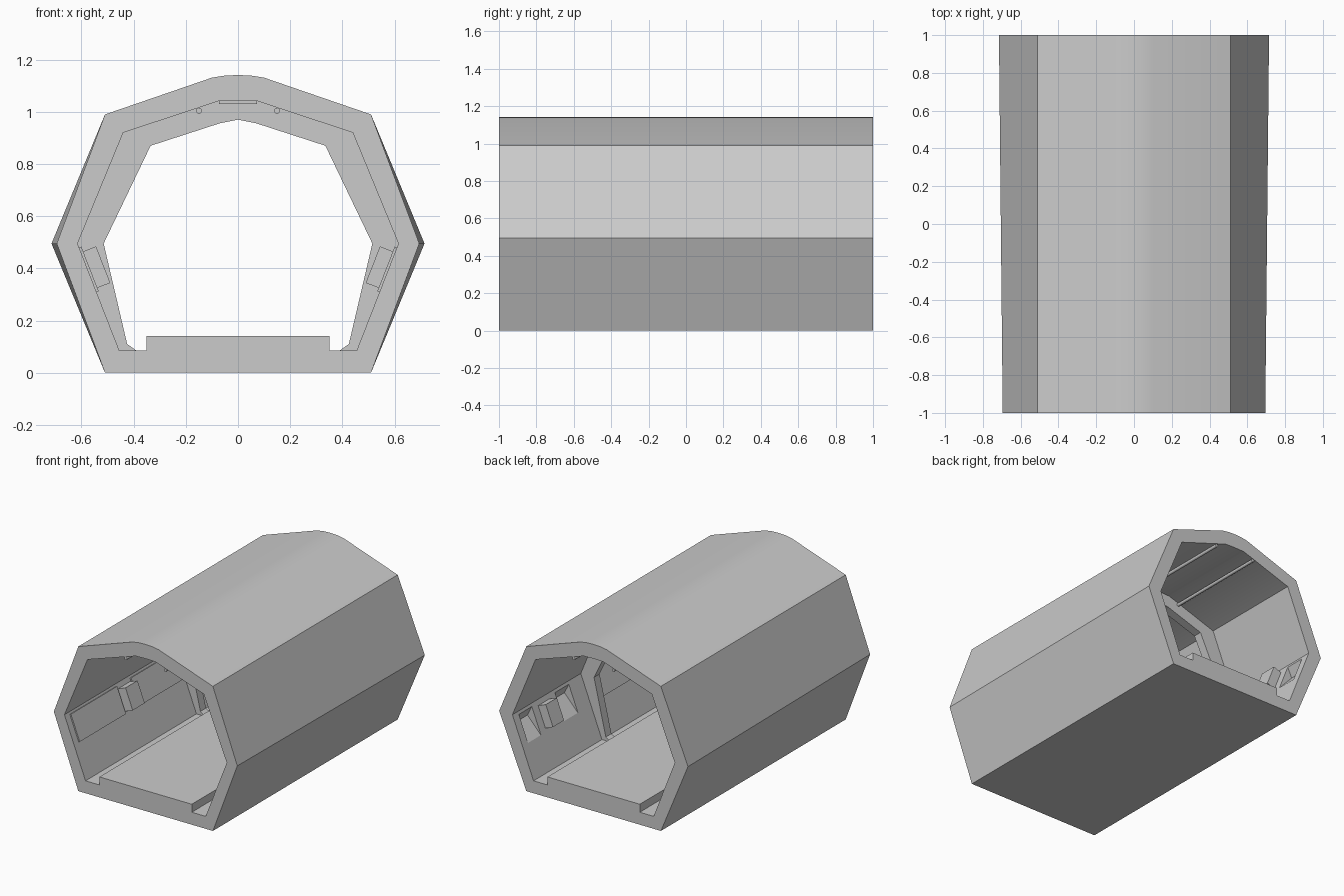
import bpy, bmesh, math
from mathutils import Vector

if "Cube" in bpy.data.objects:
    bpy.data.objects.remove(bpy.data.objects["Cube"])

grey = bpy.data.materials.new("light_grey")
grey.diffuse_color = (0.6, 0.6, 0.6, 1)
grey.use_nodes = True
grey.node_tree.nodes["Principled BSDF"].inputs["Base Color"].default_value = grey.diffuse_color

# Frame of the lower side wall: t runs down the wall, n points into the room
WALL_TOP = Vector((0.615, 0.495))
T = Vector((-0.16, -0.41)).normalized()
N = Vector((T.y, -T.x))


def wall(t, n):
    return tuple(WALL_TOP + T * t + N * n)


def sweep(name, profile, spans, end_profile=None, open_seam=False):
    """Extrude an x-z profile along y over each span, mirrored across x = 0."""
    bm = bmesh.new()
    for y0, y1 in spans:
        a = [bm.verts.new((x, y0, z)) for x, z in profile]
        b = [bm.verts.new((x, y1, z)) for x, z in (end_profile or profile)]
        bm.faces.new(a)
        bm.faces.new(b[::-1])
        for i in range(len(a)):
            j = (i + 1) % len(a)
            if open_seam and profile[i][0] == 0 and profile[j][0] == 0:
                continue
            bm.faces.new((a[i], b[i], b[j], a[j]))
    bmesh.ops.recalc_face_normals(bm, faces=bm.faces)
    mesh = bpy.data.meshes.new(name)
    bm.to_mesh(mesh)
    bm.free()
    mesh.materials.append(grey)
    ob = bpy.data.objects.new(name, mesh)
    bpy.context.collection.objects.link(ob)
    ob.modifiers.new("mirror", 'MIRROR')
    apply(ob)
    return ob


def select(ob):
    bpy.ops.object.select_all(action='DESELECT')
    ob.select_set(True)
    bpy.context.view_layer.objects.active = ob


def apply(ob):
    select(ob)
    for m in list(ob.modifiers):
        bpy.ops.object.modifier_apply(modifier=m.name)


# Tunnel shell with raised walkway, slightly wider at the back
def shell_profile(w):
    return [(0, 0), (0.51, 0), (w, 0.495), (0.51, 0.99), (0.10, 1.131),
            (0.05, 1.139), (0, 1.141), (0, 1.043), (0.075, 1.041),
            (0.44, 0.92), (0.615, 0.495), (0.455, 0.085), (0.35, 0.085),
            (0.35, 0.14), (0, 0.14)]


shell = sweep("tunnel_shell", shell_profile(0.695), [(-1, 1)],
              shell_profile(0.715), open_seam=True)

# Sloped wall niches in the back section
cutter = sweep("niche_cutter", [wall(0.02, 0.02), wall(0.02, 0), wall(0.07, -0.055),
                                wall(0.21, 0), wall(0.21, 0.02)],
               [(0.40, 0.55), (0.80, 0.94)])
cutter.hide_render = True
cut = shell.modifiers.new("niches", 'BOOLEAN')
cut.operation = 'DIFFERENCE'
cut.solver = 'EXACT'
cut.object = cutter
apply(shell)
bpy.data.objects.remove(cutter)
select(shell)
bpy.ops.object.shade_smooth_by_angle(angle=math.radians(30))

# Arch rib that divides the tunnel
sweep("arch_rib", [(0, 1.05), (0.078, 1.048), (0.446, 0.925), (0.622, 0.495),
                   (0.458, 0.08), (0.39, 0.08), (0.39, 0.085), (0.425, 0.11),
                   (0.515, 0.495), (0.335, 0.87), (0.07, 0.956), (0, 0.97)],
      [(0.20, 0.26)], open_seam=True)

# Wall panels in the front section
sweep("wall_panels", [wall(0.016, -0.004), wall(0.016, 0.009),
                      wall(0.2, 0.009), wall(0.2, -0.004)],
      [(-0.95, -0.45), (-0.30, 0.20)])

# Wall boxes between the panels and between the niches
sweep("wall_boxes", [wall(0.036, -0.01), wall(0.036, 0.062),
                     wall(0.186, 0.062), wall(0.186, -0.01)],
      [(-0.44, -0.31), (0.62, 0.74)])

# Ceiling light strip
sweep("ceiling_light", [(0, 1.03), (0.072, 1.03), (0.072, 1.0425), (0, 1.0425)],
      [(-0.95, 0.20)], open_seam=True)

# Ceiling pipes
pipes = sweep("ceiling_pipes", [(0.15 + 0.011 * math.cos(i * math.tau / 12),
                                 1.004 + 0.011 * math.sin(i * math.tau / 12))
                                for i in range(12)], [(-1, 1)])
select(pipes)
bpy.ops.object.shade_smooth_by_angle(angle=math.radians(40))
